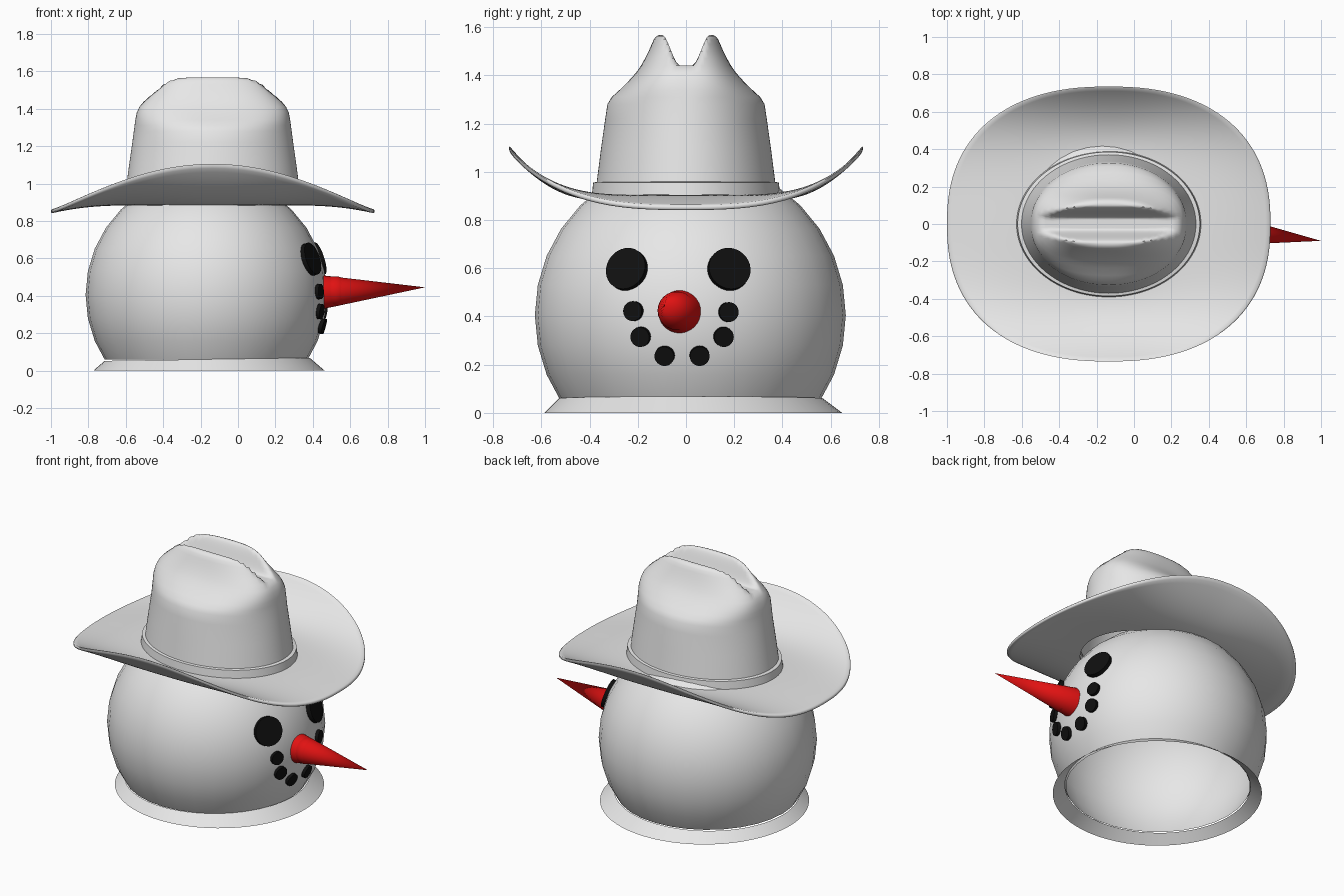
import bpy, bmesh, math
from mathutils import Vector

if "Cube" in bpy.data.objects:
    bpy.data.objects.remove(bpy.data.objects["Cube"])


def material(name, rgb):
    m = bpy.data.materials.new(name)
    m.diffuse_color = (*rgb, 1)
    m.use_nodes = True
    m.node_tree.nodes["Principled BSDF"].inputs["Base Color"].default_value = m.diffuse_color
    return m


WHITE = material("soft_white", (0.8, 0.8, 0.8))
BLACK = material("coal_black", (0.005, 0.005, 0.005))
RED = material("bright_red", (0.75, 0.006, 0.006))


def finish(name, bm, mat, angle=40):
    bmesh.ops.recalc_face_normals(bm, faces=bm.faces)
    me = bpy.data.meshes.new(name)
    bm.to_mesh(me)
    bm.free()
    me.shade_smooth()
    me.set_sharp_from_angle(angle=math.radians(angle))
    me.materials.append(mat)
    ob = bpy.data.objects.new(name, me)
    bpy.context.collection.objects.link(ob)
    return ob


def loft(name, rings, mat, cap=False, angle=40, closed=False):
    bm = bmesh.new()
    loops = [[bm.verts.new(p) for p in ring] for ring in rings]
    pairs = list(zip(loops, loops[1:]))
    if closed:
        pairs.append((loops[-1], loops[0]))
    for a, b in pairs:
        for i in range(len(a)):
            j = (i + 1) % len(a)
            bm.faces.new((a[i], a[j], b[j], b[i]))
    if cap:
        bm.faces.new(loops[-1])
    return finish(name, bm, mat, angle)


def oval(rx, ry, n=2.0, count=128):
    """Superellipse outline points about the origin."""
    pts = []
    for i in range(count):
        t = 2 * math.pi * i / count
        c, s = math.cos(t), math.sin(t)
        pts.append((rx * math.copysign(abs(c) ** (2 / n), c),
                    ry * math.copysign(abs(s) ** (2 / n), s)))
    return pts


def smooth(t):
    t = max(0.0, min(1.0, t))
    return t * t * (3 - 2 * t)


# Head: hollow ball cut open at the neck
HEAD, R = Vector((-0.17, 0.018, 0.405)), 0.645
bm = bmesh.new()
bmesh.ops.create_uvsphere(bm, u_segments=32, v_segments=16, radius=R)
bmesh.ops.translate(bm, verts=bm.verts, vec=HEAD)
bmesh.ops.bisect_plane(bm, geom=bm.verts[:] + bm.edges[:] + bm.faces[:],
                       plane_co=(0, 0, 0.06), plane_no=(0, 0, 1), clear_inner=True)
finish("head", bm, WHITE)

# Flared neck collar
loft("neck_collar", [
    [(x - 0.155, y + 0.03, 0) for x, y in oval(0.618, 0.618, count=64)],
    [(x - 0.165, y + 0.02, 0.06 + 0.015 * x) for x, y in oval(0.548, 0.548, count=64)],
], WHITE)

# Hat brim: rolled up at the sides, dipping at the two ends
HX = -0.135


def brim_ring(t, drop):
    inner, outer = oval(0.46, 0.36), oval(0.865, 0.735, 2.35)
    ring = []
    for (xi, yi), (xo, yo) in zip(inner, outer):
        edge = 0.862 + 0.248 * max(0.0, 1 - (xo / 0.865) ** 2) ** 1.2
        z = 0.905 + (edge - 0.905) * t ** 2.2 - drop
        ring.append((HX + xi + (xo - xi) * t, yi + (yo - yi) * t, z))
    return ring


STEPS = 20
top = [brim_ring(0.985 * i / STEPS, 0) for i in range(STEPS + 1)]
under = [brim_ring(0.985 * i / STEPS, 0.022) for i in range(STEPS, -1, -1)]
loft("hat_brim", top + [brim_ring(1, 0.005), brim_ring(1, 0.016)] + under,
     WHITE, angle=70, closed=True)

# Hat crown: levels of (z, half length, half width, squareness), side dents and top groove
levels = [(0.89, 0.475, 0.38, 2), (0.96, 0.466, 0.37, 2), (1.1, 0.447, 0.352, 2),
          (1.22, 0.43, 0.335, 2), (1.28, 0.422, 0.326, 2.05), (1.31, 0.418, 0.308, 2.15),
          (1.34, 0.414, 0.275, 2.4), (1.38, 0.406, 0.235, 2.6), (1.41, 0.392, 0.208, 2.7),
          (1.44, 0.367, 0.187, 2.7), (1.47, 0.338, 0.17, 2.7), (1.50, 0.31, 0.155, 2.6),
          (1.53, 0.288, 0.142, 2.5), (1.55, 0.27, 0.133, 2.4), (1.563, 0.25, 0.122, 2.4),
          (1.568, 0.225, 0.11, 2.4)]
levels += [(1.568, 0.225 * k / 20, 0.11 * k / 20, 2.4) for k in range(19, 0, -1)]
rings = []
for z, rx, ry, n in levels:
    rings.append([(HX + x, y, min(z, 1.44 + 0.128 * smooth((abs(y) - 0.025) / 0.075)
                                  if abs(y) < 0.1 else z))
                  for x, y in oval(rx, ry, n)])
loft("hat_crown", rings, WHITE, cap=True, angle=75)

# Hat band
loft("hat_band", [[(HX + x, y, z) for x, y in oval(rx, ry)] for z, rx, ry in
                  [(0.89, 0.495, 0.392), (0.955, 0.487, 0.385), (0.96, 0.46, 0.362)]],
     WHITE, angle=35)


# Coal eyes and mouth: flat discs lying on the ball
def coal(name, y, z, r):
    dy, dz = y - HEAD.y, z - HEAD.z
    normal = Vector((math.sqrt(R * R - dy * dy - dz * dz), dy, dz)).normalized()
    bm = bmesh.new()
    bmesh.ops.create_cone(bm, cap_ends=True, segments=32, radius1=r, radius2=r, depth=0.03)
    ob = finish(name, bm, BLACK)
    ob.rotation_mode = 'QUATERNION'
    ob.rotation_quaternion = normal.to_track_quat('Z', 'Y')
    ob.location = HEAD + normal * R


for y in (-0.245, 0.178):
    coal("eye", y, 0.595, 0.089)
for y, z in ((-0.217, 0.422), (-0.187, 0.316), (-0.088, 0.238),
             (0.056, 0.238), (0.155, 0.316), (0.175, 0.418)):
    coal("mouth_coal", y, z, 0.041)

# Carrot nose with a rounded root
base, tip = Vector((0.44, -0.025, 0.419)), Vector((1.0, -0.09, 0.445))
axis = tip - base
bm = bmesh.new()
bmesh.ops.create_cone(bm, cap_ends=True, segments=32, radius1=0.092, radius2=0.0,
                      depth=axis.length)
nose = finish("nose", bm, RED)
nose.rotation_mode = 'QUATERNION'
nose.rotation_quaternion = axis.to_track_quat('Z', 'Y')
nose.location = (base + tip) / 2

bm = bmesh.new()
bmesh.ops.create_uvsphere(bm, u_segments=24, v_segments=12, radius=0.08)
finish("nose_root", bm, RED).location = (0.52, -0.038, 0.424)
